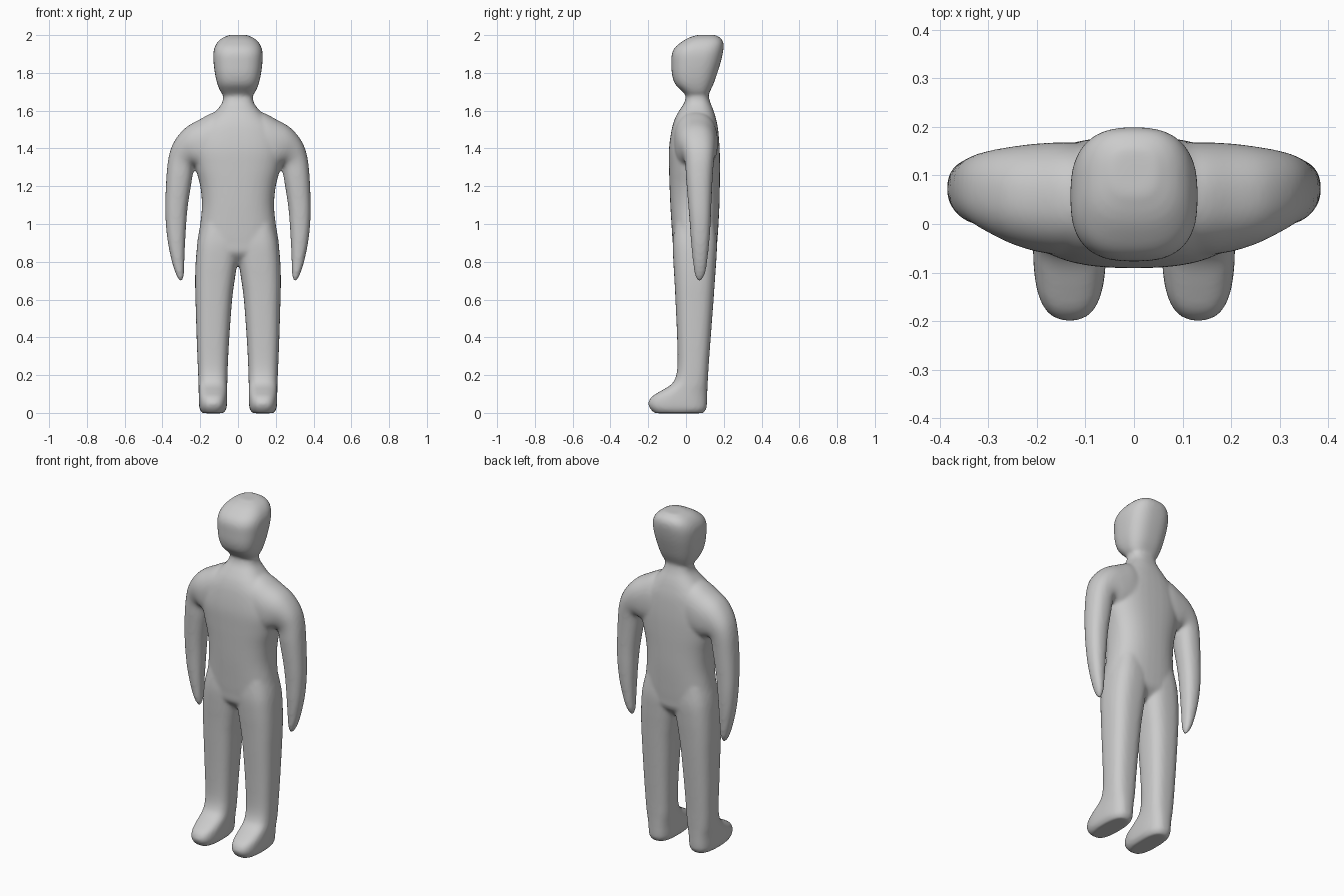
import bpy, bmesh
from math import cos, sin, pi


def spline(rows, steps=4):
    """Catmull-Rom interpolation between section rows."""
    out = []
    for i in range(len(rows) - 1):
        p0, p1 = rows[max(i - 1, 0)], rows[i]
        p2, p3 = rows[i + 1], rows[min(i + 2, len(rows) - 1)]
        for k in range(steps):
            t = k / steps
            out.append([0.5 * (2 * b + (c - a) * t + (2*a - 5*b + 4*c - d) * t*t
                               + (3*b - a - 3*c + d) * t**3)
                        for a, b, c, d in zip(p0, p1, p2, p3)])
    return out + [list(rows[-1])]


def loft(bm, rows, side=1, power=2.5, n=40):
    """Closed skin over sections: outer x, outer z, inner x, inner z, front y, back y."""
    rings = []
    for ox, oz, ix, iz, y0, y1 in spline(rows):
        ring = []
        for k in range(n):
            a = 2 * pi * k / n
            c, s = cos(a), sin(a)
            u = abs(c) ** (2 / power) * (1 if c > 0 else -1)
            v = abs(s) ** (2 / power) * (1 if s > 0 else -1)
            ring.append(bm.verts.new((side * ((ox + ix) / 2 + u * (ox - ix) / 2),
                                      (y0 + y1) / 2 + v * (y1 - y0) / 2,
                                      (oz + iz) / 2 + u * (oz - iz) / 2)))
        rings.append(ring)
    faces = [bm.faces.new(rings[0]), bm.faces.new(rings[-1])]
    for r, q in zip(rings, rings[1:]):
        for k in range(n):
            j = (k + 1) % n
            faces.append(bm.faces.new((r[k], r[j], q[j], q[k])))
    bmesh.ops.recalc_face_normals(bm, faces=faces)


def flat(rows):
    """Level sections from: z, outer x, inner x, front y, back y."""
    return [(o, z, i, z, a, b) for z, o, i, a, b in rows]


def centred(rows):
    """Level sections symmetric about x = 0 from: z, half width, front y, back y."""
    return flat([(z, w, -w, a, b) for z, w, a, b in rows])


# torso and neck
torso = [
    (0.78, 0.14, 0.0, 0.10), (0.84, 0.21, -0.06, 0.155), (0.90, 0.216, -0.07, 0.165),
    (1.00, 0.20, -0.077, 0.172), (1.10, 0.191, -0.083, 0.177), (1.20, 0.20, -0.087, 0.179),
    (1.30, 0.225, -0.09, 0.18), (1.40, 0.24, -0.09, 0.178), (1.50, 0.21, -0.076, 0.17),
    (1.56, 0.155, -0.058, 0.158), (1.60, 0.115, -0.036, 0.146), (1.64, 0.085, -0.01, 0.13),
    (1.68, 0.078, 0.0, 0.12), (1.74, 0.075, 0.0, 0.12)]

# head
head = [
    (1.675, 0.072, 0.005, 0.115), (1.70, 0.092, -0.018, 0.126), (1.74, 0.109, -0.057, 0.145),
    (1.79, 0.121, -0.074, 0.163), (1.85, 0.129, -0.077, 0.182), (1.90, 0.131, -0.075, 0.194),
    (1.935, 0.124, -0.058, 0.199), (1.963, 0.108, -0.025, 0.197), (1.985, 0.083, 0.012, 0.183),
    (2.001, 0.045, 0.06, 0.155)]

# shoulder and arm
arm = [
    (0.05, 1.60, 0.05, 1.25, -0.06, 0.16), (0.13, 1.59, 0.13, 1.27, -0.065, 0.168),
    (0.20, 1.555, 0.19, 1.28, -0.058, 0.166), (0.277, 1.51, 0.215, 1.295, -0.042, 0.16),
    (0.336, 1.44, 0.23, 1.305, -0.02, 0.153), (0.366, 1.36, 0.236, 1.295, -0.005, 0.147),
    (0.379, 1.25, 0.243, 1.24, 0.0, 0.141)] + flat([
    (1.10, 0.385, 0.265, 0.012, 0.134), (1.00, 0.382, 0.274, 0.02, 0.13),
    (0.90, 0.371, 0.280, 0.027, 0.123), (0.80, 0.350, 0.284, 0.037, 0.112),
    (0.74, 0.331, 0.286, 0.045, 0.102), (0.71, 0.317, 0.290, 0.055, 0.088),
    (0.698, 0.307, 0.296, 0.065, 0.078)])

# leg and foot
leg = flat([
    (1.00, 0.19, 0.0, -0.06, 0.155), (0.90, 0.214, -0.01, -0.07, 0.164),
    (0.80, 0.224, 0.003, -0.067, 0.160), (0.70, 0.227, 0.018, -0.061, 0.153),
    (0.60, 0.225, 0.031, -0.056, 0.146), (0.40, 0.219, 0.046, -0.047, 0.131),
    (0.25, 0.213, 0.054, -0.045, 0.120), (0.18, 0.210, 0.056, -0.058, 0.116),
    (0.145, 0.209, 0.057, -0.085, 0.114), (0.115, 0.208, 0.057, -0.135, 0.113),
    (0.085, 0.208, 0.057, -0.182, 0.112), (0.05, 0.207, 0.058, -0.200, 0.111),
    (0.02, 0.203, 0.062, -0.188, 0.107), (-0.002, 0.188, 0.078, -0.165, 0.09)])

bm = bmesh.new()
loft(bm, centred(torso), power=2.5)
loft(bm, centred(head), power=2.7)
for side in (1, -1):
    loft(bm, arm, side, 2.3)
    loft(bm, leg, side, 2.7)
mesh = bpy.data.meshes.new("body")
bm.to_mesh(mesh)
bm.free()
body = bpy.data.objects.new("body", mesh)
bpy.context.collection.objects.link(body)

# fuse the parts into one soft skin
remesh = body.modifiers.new("fuse", 'REMESH')
remesh.mode = 'VOXEL'
remesh.voxel_size = 0.009
remesh.use_smooth_shade = True
soften = body.modifiers.new("soften", 'SMOOTH')
soften.factor = 0.5
soften.iterations = 8
